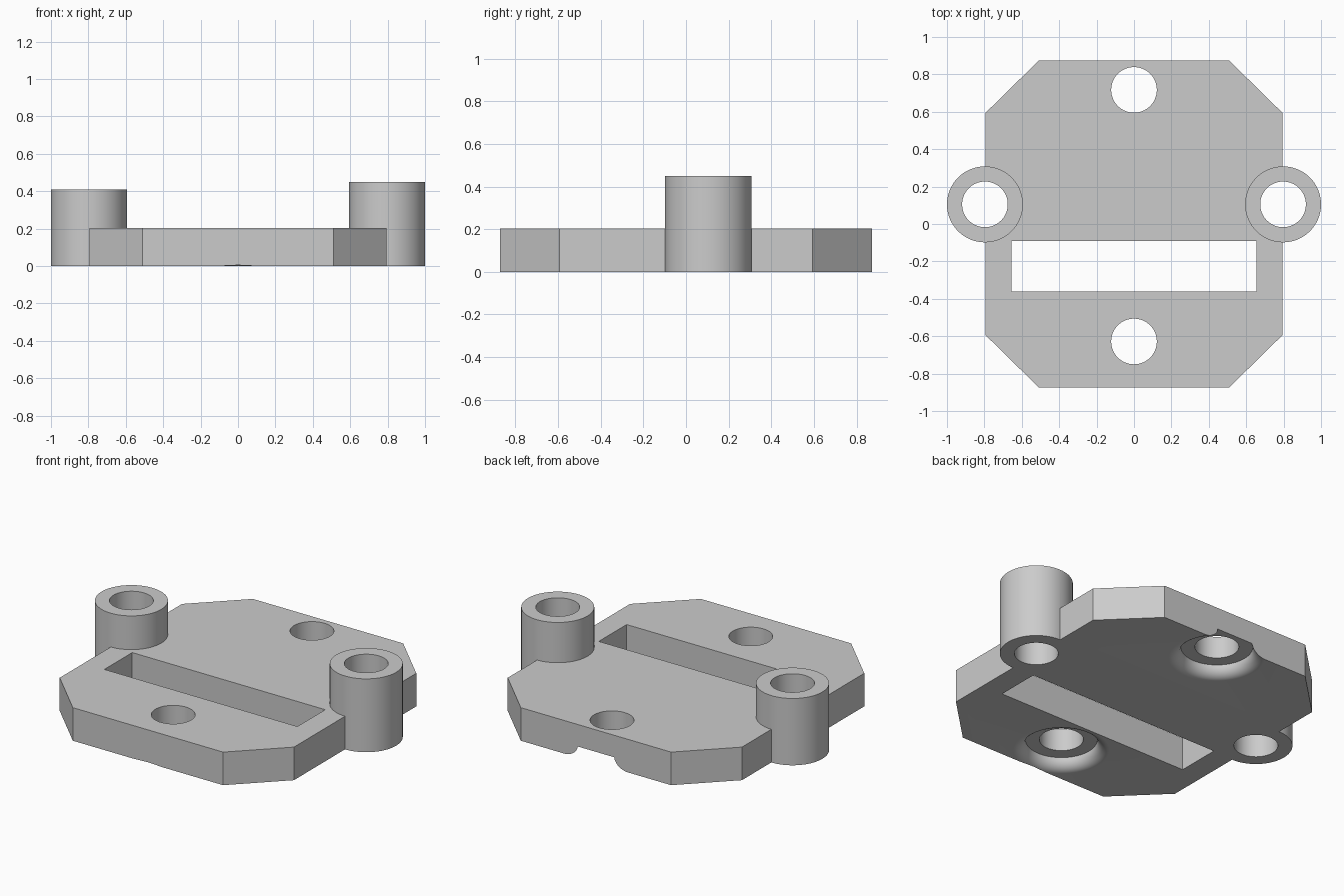
import bpy, bmesh, math

cube = bpy.data.objects.get("Cube")
if cube:
    bpy.data.objects.remove(cube, do_unlink=True)

grey = bpy.data.materials.new("plain grey")
grey.use_nodes = True
grey.diffuse_color = (0.6, 0.6, 0.6, 1)
grey.node_tree.nodes["Principled BSDF"].inputs["Base Color"].default_value = (0.6, 0.6, 0.6, 1)

SIDES = 72
THICK = 0.203       # plate thickness
BOSS_X, BOSS_Y = 0.797, 0.105
BOSS_R, HOLE_R = 0.203, 0.122
FILLET = 0.068      # rounded mouth of the recesses


def add_object(name, bm):
    bmesh.ops.recalc_face_normals(bm, faces=bm.faces)
    mesh = bpy.data.meshes.new(name)
    bm.to_mesh(mesh)
    bm.free()
    mesh.materials.append(grey)
    obj = bpy.data.objects.new(name, mesh)
    bpy.context.collection.objects.link(obj)
    return obj


def prism(name, outline, z0, z1):
    bm = bmesh.new()
    face = bm.faces.new([bm.verts.new((x, y, z0)) for x, y in outline])
    top = bmesh.ops.extrude_face_region(bm, geom=[face])["geom"]
    bmesh.ops.translate(bm, vec=(0, 0, z1 - z0),
                        verts=[v for v in top if isinstance(v, bmesh.types.BMVert)])
    return add_object(name, bm)


def turned(name, profile, x, y):
    """Closed solid from stacked circles given as (radius, height)."""
    bm = bmesh.new()
    rings = []
    for r, z in profile:
        angles = [2 * math.pi * i / SIDES for i in range(SIDES)]
        rings.append([bm.verts.new((x + r * math.cos(a), y + r * math.sin(a), z)) for a in angles])
    for low, high in zip(rings, rings[1:]):
        for i in range(SIDES):
            j = (i + 1) % SIDES
            bm.faces.new((low[i], low[j], high[j], high[i]))
    bm.faces.new(rings[0])
    bm.faces.new(rings[-1])
    return add_object(name, bm)


def combine(target, other, operation):
    mod = target.modifiers.new(operation.lower(), 'BOOLEAN')
    mod.operation, mod.solver, mod.object = operation, 'EXACT', other
    bpy.context.view_layer.objects.active = target
    bpy.ops.object.modifier_apply(modifier=mod.name)
    bpy.data.objects.remove(other, do_unlink=True)


# Plate with chamfered corners
corner = [(0.795, 0.593), (0.51, 0.873)]
outline = corner + [(-x, y) for x, y in reversed(corner)]
outline += [(-x, -y) for x, y in outline]
plate = prism("mounting_plate", outline, 0, THICK)

# Tubular bosses, the left one taller
for side, height in ((-1, 0.41), (1, 0.45)):
    x = side * BOSS_X
    combine(plate, turned("boss", [(BOSS_R, 0), (BOSS_R, height)], x, BOSS_Y), 'UNION')
    combine(plate, turned("boss_bore", [(HOLE_R, -0.1), (HOLE_R, 0.6)], x, BOSS_Y), 'DIFFERENCE')

# Long slot
slot = [(-0.655, -0.36), (0.655, -0.36), (0.655, -0.09), (-0.655, -0.09)]
combine(plate, prism("slot_cutter", slot, -0.1, 0.4), 'DIFFERENCE')

# Screw holes with flared recesses underneath
mouth = [(0.2 + FILLET, -0.1)]
for i in range(13):
    a = math.pi / 2 * i / 12
    mouth.append((0.2 + FILLET * (1 - math.sin(a)), FILLET * (1 - math.cos(a))))
for y in (0.717, -0.628):
    combine(plate, turned("recess_cutter", mouth, 0, y), 'DIFFERENCE')
    combine(plate, turned("screw_hole_cutter", [(HOLE_R, -0.1), (HOLE_R, 0.4)], 0, y), 'DIFFERENCE')

bpy.ops.object.select_all(action='DESELECT')
plate.select_set(True)
bpy.context.view_layer.objects.active = plate
bpy.ops.object.shade_smooth_by_angle(angle=math.radians(30))
